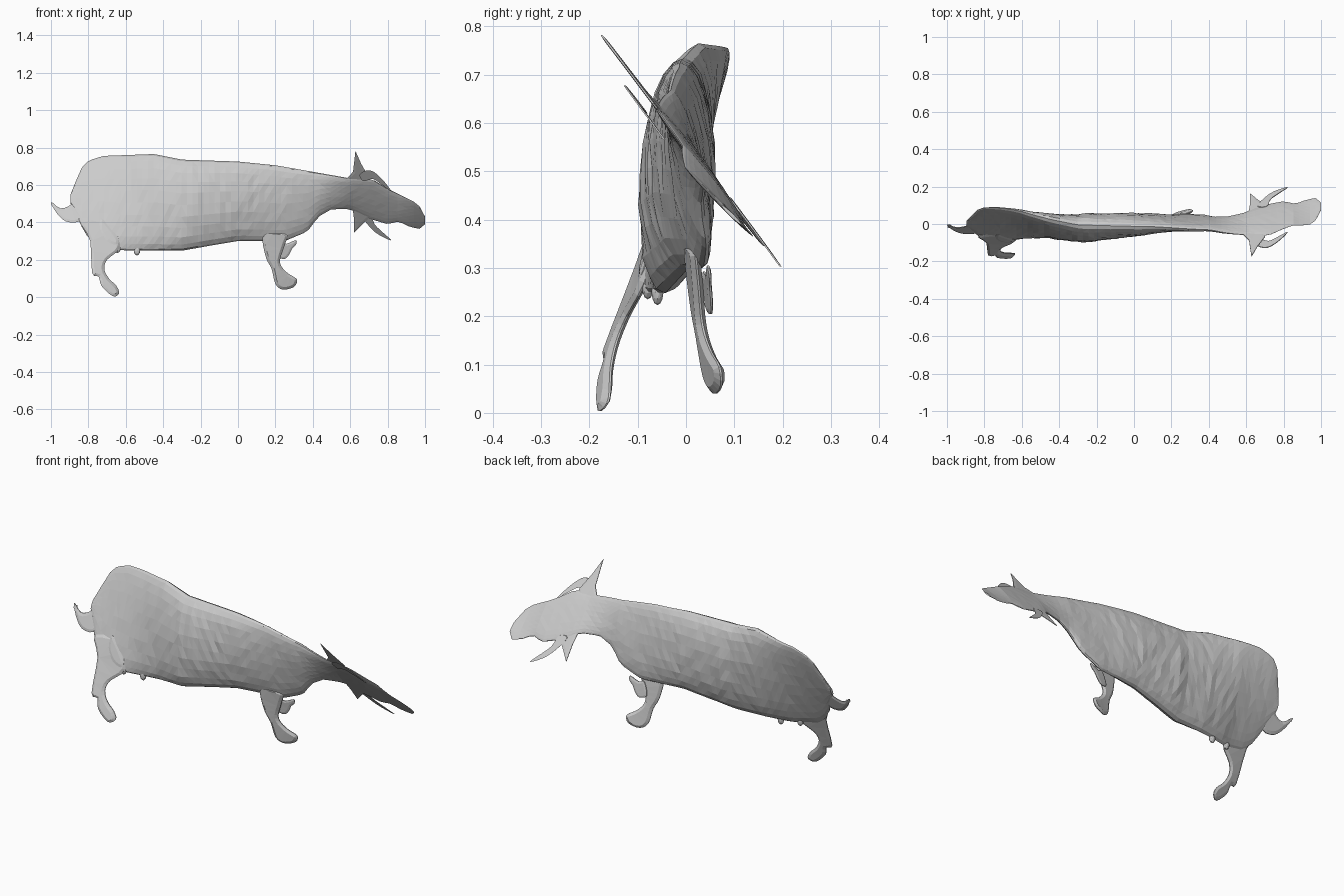
import bpy
import bmesh
import math
import random
from mathutils import Vector

random.seed(4)
cube = bpy.data.objects.get("Cube")
if cube:
    bpy.data.objects.remove(cube)

# One plain grey hide
hide = bpy.data.materials.new("grey hide")
hide.use_nodes = True
grey = (0.6, 0.6, 0.6, 1)
hide.diffuse_color = grey
hide.node_tree.nodes["Principled BSDF"].inputs["Base Color"].default_value = grey


def lerp_table(table, x):
    """Piecewise linear lookup in a list of (x, value) pairs."""
    if x <= table[0][0]:
        return table[0][1]
    for (xa, va), (xb, vb) in zip(table, table[1:]):
        if x <= xb:
            return va + (vb - va) * (x - xa) / (xb - xa)
    return table[-1][1]


# Twist of the flattened animal along its length: sideways lean per unit height
lean = [(-.85, .44), (-.65, .32), (-.55, .22), (-.45, .14), (-.2, .04), (.2, -.12),
        (.42, -.25), (.62, -.77), (.85, -.77), (.95, -1)]
shift = [(-.8, .01), (-.6, .008), (-.3, -.02), (.1, 0), (.45, 0), (.62, .012),
         (.85, .004), (.95, -.036)]
half_thickness = [(-.9, .008), (-.7, .025), (-.45, .056), (-.25, .076), (0, .063),
                  (.2, .039), (.4, .026), (.6, .014), (.8, .012), (1, .005)]
back_line = [(-.895, .55), (-.885, .6), (-.86, .63), (-.855, .67), (-.8, .73),
             (-.72, .755), (-.45, .765), (-.3, .735), (0, .725), (.2, .705),
             (.6, .635), (.72, .63), (.8, .58), (.89, .535), (.96, .5),
             (.985, .465), (1, .43)]
belly_line = [(-.895, .5), (-.85, .41), (-.82, .34), (-.76, .28), (-.62, .25),
              (-.3, .248), (-.15, .275), (0, .3), (.25, .3), (.37, .35), (.43, .43),
              (.5, .47), (.6, .47), (.7, .42), (.8, .39), (.86, .405), (.92, .375),
              (.97, .365), (1, .39)]


def spine_y(x, z):
    """Sideways position of the middle sheet at a given length and height."""
    return lerp_table(lean, x) * (z - .54) + lerp_table(shift, x)


def finish(bm, name):
    bmesh.ops.recalc_face_normals(bm, faces=bm.faces)
    mesh = bpy.data.meshes.new(name)
    bm.to_mesh(mesh)
    bm.free()
    mesh.materials.append(hide)
    obj = bpy.data.objects.new(name, mesh)
    bpy.context.collection.objects.link(obj)


def make_trunk(name, start, end, stations, sides):
    """Loft leaning oval sections from rump to muzzle."""
    bm = bmesh.new()
    rings = []
    for i in range(stations + 1):
        x = start + (end - start) * i / stations
        top, bottom = lerp_table(back_line, x), lerp_table(belly_line, x)
        thick = lerp_table(half_thickness, x)
        ring = []
        for k in range(sides):
            angle = math.tau * k / sides
            z = (top + bottom) / 2 + (top - bottom) / 2 * math.cos(angle)
            bump = 1 + random.uniform(-.05, .05)
            y = spine_y(x, z) + thick * bump * math.sin(angle)
            ring.append(bm.verts.new((x, y, z)))
        rings.append(ring)
    for a, b in zip(rings, rings[1:]):
        for k in range(sides):
            n = (k + 1) % sides
            bm.faces.new((a[k], a[n], b[n], b[k]))
    bm.faces.new(rings[0])
    bm.faces.new(rings[-1])
    bmesh.ops.triangulate(bm, faces=bm.faces)
    finish(bm, name)


def smooth_outline(points, steps):
    """Closed rounded outline through the given points."""
    result = []
    count = len(points)
    for i in range(count):
        p, q, r, s = (Vector(points[(i + k) % count]) for k in (-1, 0, 1, 2))
        for j in range(steps):
            t = j / steps
            result.append(.5 * (2 * q + (r - p) * t
                                + (2 * p - 5 * q + 4 * r - s) * t ** 2
                                + (3 * q - p - 3 * r + s) * t ** 3))
    return result


def make_sheet(name, outline, rim=.002, swell=.006, margin=.014, offset=0, steps=3):
    """Thin swollen slab cut to an outline and laid on the twisted sheet."""
    bm = bmesh.new()
    points = smooth_outline(outline, steps)
    front = bm.faces.new([bm.verts.new((p.x, -rim, p.y)) for p in points])
    back = bm.faces.new([bm.verts.new((p.x, rim, p.y)) for p in reversed(points)])
    f, b = list(front.verts), list(reversed(back.verts))
    for i in range(len(f)):
        n = (i + 1) % len(f)
        bm.faces.new((f[i], b[i], b[n], f[n]))
    bmesh.ops.recalc_face_normals(bm, faces=bm.faces)
    if swell:
        bmesh.ops.inset_individual(bm, faces=[front, back], thickness=margin,
                                   depth=swell, use_even_offset=False)
    bmesh.ops.triangulate(bm, faces=bm.faces)
    for v in bm.verts:
        v.co.y += spine_y(v.co.x, v.co.z) + offset
    finish(bm, name)


# Trunk, neck and head
make_trunk("body_and_head", -.895, 1, 64, 24)

# Legs
make_sheet("hind_leg", [(-.83, .4), (-.79, .3), (-.78, .13), (-.745, .11),
                        (-.73, .06), (-.67, .005), (-.635, .02), (-.65, .06),
                        (-.69, .1), (-.715, .15), (-.7, .2), (-.63, .27),
                        (-.66, .4)], swell=.008, offset=-.012)
make_sheet("front_leg", [(.13, .31), (.15, .21), (.18, .15), (.2, .07),
                         (.24, .04), (.3, .055), (.315, .095), (.27, .125),
                         (.235, .16), (.225, .2), (.25, .28), (.26, .34), (.15, .35)],
           swell=.009, offset=-.014)
make_sheet("raised_front_hoof", [(.21, .22), (.25, .205), (.275, .23), (.29, .26),
                                 (.31, .28), (.31, .305), (.26, .285), (.23, .29)],
           swell=.003, margin=.01, offset=.002)
make_sheet("thigh_fold", [(-.73, .42), (-.74, .36), (-.7, .3), (-.65, .28),
                          (-.64, .31), (-.68, .37)], swell=.003, offset=-.02)

# Tail
make_sheet("tail", [(-.86, .53), (-.9, .49), (-.95, .475), (-1, .508), (-.97, .45),
                    (-.92, .405), (-.85, .405), (-.82, .47)], swell=.004)

# Ears and horns, spread across the flattened head
make_sheet("right_ear", [(.57, .62), (.615, .67), (.628, .782), (.66, .71),
                         (.7, .64), (.68, .57)], swell=.002, steps=1)
make_sheet("left_ear", [(.61, .5), (.62, .42), (.62, .345), (.66, .385),
                        (.71, .43), (.69, .5)], swell=.002, steps=1)
make_sheet("right_horn", [(.65, .655), (.69, .678), (.73, .667), (.78, .62),
                          (.82, .565), (.77, .6), (.72, .632), (.67, .62)],
           swell=0, offset=-.03)
make_sheet("left_horn", [(.66, .44), (.7, .38), (.75, .335), (.82, .303),
                         (.77, .35), (.73, .39), (.71, .44)], swell=0, offset=.008)

# Teats hanging under the belly
for label, x, z in (("rear_teat", -.645, .262), ("fore_teat", -.54, .25)):
    bm = bmesh.new()
    bmesh.ops.create_icosphere(bm, subdivisions=2, radius=.018)
    bmesh.ops.scale(bm, vec=(1, .7, 1.5), verts=bm.verts)
    bmesh.ops.translate(bm, vec=(x, spine_y(x, z), z), verts=bm.verts)
    finish(bm, label)
